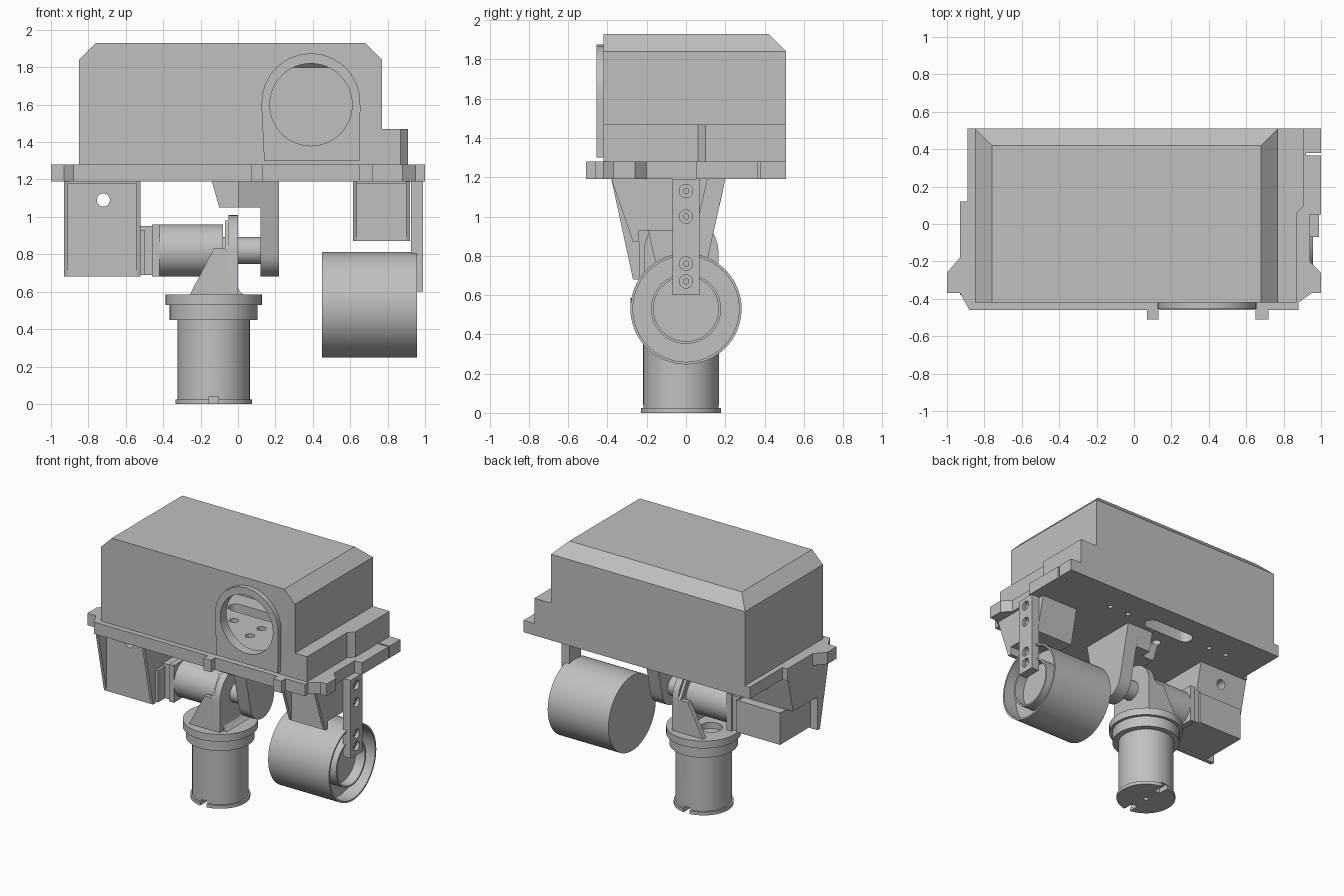
import bpy, bmesh, math
from mathutils import Vector, Matrix

if "Cube" in bpy.data.objects:
    bpy.data.objects.remove(bpy.data.objects["Cube"])

grey = bpy.data.materials.new("plain grey")
grey.use_nodes = True
colour = (0.53, 0.53, 0.53, 1)
grey.diffuse_color = colour
grey.node_tree.nodes["Principled BSDF"].inputs["Base Color"].default_value = colour
parts = []


def finish(name, bm):
    bmesh.ops.recalc_face_normals(bm, faces=bm.faces)
    mesh = bpy.data.meshes.new(name)
    bm.to_mesh(mesh)
    bm.free()
    mesh.materials.append(grey)
    obj = bpy.data.objects.new(name, mesh)
    bpy.context.collection.objects.link(obj)
    parts.append(obj)
    return obj


def prism(name, axis, lo, hi, pts):
    """Extrude a flat outline along an axis."""
    place = {"x": lambda a, b, t: (t, a, b),
             "y": lambda a, b, t: (a, t, b),
             "z": lambda a, b, t: (a, b, t)}[axis]
    bm = bmesh.new()
    face = bm.faces.new([bm.verts.new(place(a, b, lo)) for a, b in pts])
    new = bmesh.ops.extrude_face_region(bm, geom=[face])["geom"]
    shift = Vector(place(0, 0, hi - lo))
    bmesh.ops.translate(bm, vec=shift, verts=[v for v in new if isinstance(v, bmesh.types.BMVert)])
    return finish(name, bm)


def box(name, x, y, z):
    return prism(name, "z", z[0], z[1], [(x[0], y[0]), (x[1], y[0]), (x[1], y[1]), (x[0], y[1])])


def lathe(name, axis, centre, profile, steps=48):
    """Spin (radius, height) points round an axis."""
    bm = bmesh.new()
    vs = [bm.verts.new((r, 0, h)) for r, h in profile]
    es = [bm.edges.new(p) for p in zip(vs, vs[1:])]
    bmesh.ops.spin(bm, geom=vs + es, cent=(0, 0, 0), axis=(0, 0, 1),
                   angle=math.tau, steps=steps, use_duplicate=False)
    bmesh.ops.remove_doubles(bm, verts=bm.verts, dist=1e-4)
    turn = {"x": Matrix.Rotation(math.pi / 2, 4, "Y"),
            "y": Matrix.Rotation(-math.pi / 2, 4, "X"),
            "z": Matrix.Identity(4)}[axis]
    bmesh.ops.transform(bm, matrix=Matrix.Translation(centre) @ turn, verts=bm.verts)
    return finish(name, bm)


def rod(name, axis, centre, r, length, steps=48):
    return lathe(name, axis, centre, [(0, 0), (r, 0), (r, length), (0, length)], steps)


def cut(target, *cutters):
    for c in cutters:
        c.hide_render = True
        mod = target.modifiers.new("cut", "BOOLEAN")
        mod.operation, mod.solver, mod.object = "DIFFERENCE", "EXACT", c
        with bpy.context.temp_override(object=target, active_object=target):
            bpy.ops.object.modifier_apply(modifier=mod.name)
        parts.remove(c)
        bpy.data.objects.remove(c)


def arc(cx, cz, r, start, end, n):
    angles = [math.radians(start + (end - start) * i / n) for i in range(n + 1)]
    return [(cx + r * math.cos(a), cz + r * math.sin(a)) for a in angles]


def cover_shell(name, d, bottom):
    """Cover with sloped left, right and back top edges, shrunk by d."""
    x0, x1, y0, y1, z1, c = -.85 + d, .77 - d, -.42 + d, .51 - d, 1.93 - d, .09
    bm = bmesh.new()
    for z in (bottom, z1 - c):
        for x in (x0, x1):
            for y in (y0, y1):
                bm.verts.new((x, y, z))
    for x in (x0 + c, x1 - c):
        for y in (y0, y1 - c):
            bm.verts.new((x, y, z1))
    bmesh.ops.convex_hull(bm, input=bm.verts)
    bmesh.ops.dissolve_limit(bm, angle_limit=.01, verts=bm.verts, edges=bm.edges)
    return finish(name, bm)


# Hollow cover with a round port
cover = cover_shell("cover", 0, 1.28)
cut(cover, cover_shell("cover_cavity", .04, 1.2),
    rod("port_cutter", "y", (.39, -.6, 1.6), .22, .3))
port_rim = prism("port_rim", "y", -.455, -.41,
                 arc(.39, 1.61, .265, -5, 185, 14) + [(.14, 1.3), (.65, 1.3)])
cut(port_rim, rod("rim_cutter", "y", (.39, -.6, 1.6), .22, .3))
prism("cover_side_step", "z", 1.28, 1.47,
      [(.75, -.42), (.87, -.42), (.87, .06), (.91, .1), (.91, .51), (.75, .51)])

# Base plate with tabs, notches and holes
plate = prism("base_plate", "z", 1.19, 1.28, [
    (-.89, .51), (-.89, .12), (-.93, .12), (-.93, -.18), (-1, -.26), (-1, -.37),
    (-.93, -.37), (-.88, -.46), (.07, -.46), (.07, -.51), (.13, -.51), (.13, -.46),
    (.65, -.46), (.65, -.51), (.72, -.51), (.72, -.46), (.88, -.46), (.88, -.42),
    (.95, -.37), (1, -.37), (1, -.26), (.94, -.2), (.94, .05), (1, .05),
    (1, .365), (.92, .365), (.92, .38), (1, .38), (1, .51)])
slot = arc(.08, .29, .055, -90, 90, 10) + arc(-.22, .29, .055, 90, 270, 10)
cut(plate, prism("slot_cutter", "z", 1.1, 1.4, slot))
for x in (-.59, -.44, .3, .46):
    cut(plate, rod("hole_cutter", "z", (x, .29, 1.1), .018, .3, 16))
for x in (-.11, .12):
    for y in (-.03, .11):
        cut(plate, rod("hole_cutter", "z", (x, y, 1.1), .032, .3, 20))


def hanging_bracket(name, x0, x1, foot):
    """Tapered box with thin cheeks and a recessed front panel."""
    front = -.38 + .11 * .04 / (1.19 - foot)
    cheek = [(-.38, 1.19), (-.27, foot), (-.24, foot), (-.24, .93), (.05, .93), (.11, 1.19)]
    core = [(-.27, 1.19), (-.27, foot), (-.24, foot), (-.24, .93), (.05, .93), (.11, 1.19)]
    prism(name + "_cheek_right", "x", x0, x0 + .022, cheek)
    prism(name + "_cheek_left", "x", x1 - .022, x1, cheek)
    box(name + "_top_lip", (x0 + .02, x1 - .02), (front, -.26), (1.178, 1.19))
    return prism(name + "_core", "x", x0 + .022, x1 - .022, core)


motor_bracket = hanging_bracket("motor_bracket", -.93, -.52, .68)
cut(motor_bracket, rod("hole_cutter", "y", (-.72, -.5, 1.09), .035, 1, 24))
hanging_bracket("drum_bracket", .615, .92, .87)

# Tilt motor and its shaft
MID = -.025
box("motor_gearbox", (-.87, -.5), (-.24, .12), (.69, .93))
box("motor_flange", (-.52, -.46), (MID - .13, MID + .13), (.69, .95))
box("motor_adapter", (-.46, -.42), (MID - .14, MID + .14), (.68, .96))
rod("motor_body", "x", (-.42, MID, .82), .14, .34)
rod("tilt_shaft", "x", (-.08, MID, .82), .072, .21)

# Centre hanger with a rounded leg
prism("hanger_leg", "x", .12, .22,
      arc(MID, .82, .14, 190, 350, 14) + [(.2, 1.19), (-.25, 1.19)])
hanger_top = prism("hanger_top", "x", 0, .12, [(-.22, 1.05), (.17, 1.05), (.2, 1.19), (-.25, 1.19)])
prism("hanger_nose", "y", -.14, .09, [(-.14, 1.19), (-.1, 1.05), (0, 1.05), (0, 1.19)])

# Yoke plate with triangular gussets
prism("yoke_plate", "x", -.05, 0,
      arc(MID, .82, .19, 0, 180, 18) + [(MID - .19, .58), (MID + .19, .58)])
for side, y in (("front", MID - .19), ("back", MID + .155)):
    prism("yoke_gusset_" + side, "y", y, y + .035,
          [(-.26, .58), (-.13, .83), (-.05, .83), (-.05, .58)])
for side in (-1, 1):
    prism("yoke_ridge", "x", -.07, -.05,
          [(MID + side * .155, .83), (MID + side * .19, .83), (MID + side * .1, .98), (MID + side * .08, .95)])
prism("yoke_fillet", "y", MID - .15, MID + .15, [(-.01, .58), (.035, .58), (.01, .6), (-.01, .64)])

# Stepped pedestal with slots underneath
pedestal = lathe("pedestal", "z", (-.13, MID, 0), [
    (0, 0), (.205, 0), (.205, .025), (.193, .025), (.193, .45), (.235, .45),
    (.235, .53), (.257, .53), (.257, .585), (0, .585)])
for y in (MID - .25, MID + .12):
    cut(pedestal, box("slot_cutter", (-.155, -.105), (y, y + .13), (-.05, .04)))
cut(pedestal, rod("hole_cutter", "z", (-.13, MID, -.05), .018, .1, 16),
    rod("hole_cutter", "z", (-.19, MID, .54), .08, .1, 24))

# Drum with a recessed open end and hub tube
lathe("drum", "x", (0, 0, .53), [
    (0, .45), (.283, .45), (.283, .957), (.27, .957), (.27, .85), (.178, .85),
    (.178, .945), (.165, .945), (.165, .87), (0, .87)], 64)

# Drum arm with countersunk screw holes
arm = box("drum_arm", (.925, .99), (-.07, .07), (.6, 1.19))
for z in (.67, .76, 1, 1.13):
    cut(arm, rod("hole_cutter", "x", (.965, 0, z), .034, .1, 24))
    rod("screw", "x", (.955, 0, z), .016, .022, 16)

# Smooth round parts, keep edges sharp
bpy.ops.object.select_all(action="DESELECT")
for obj in parts:
    obj.select_set(True)
bpy.context.view_layer.objects.active = parts[0]
bpy.ops.object.shade_smooth_by_angle(angle=math.radians(25))
